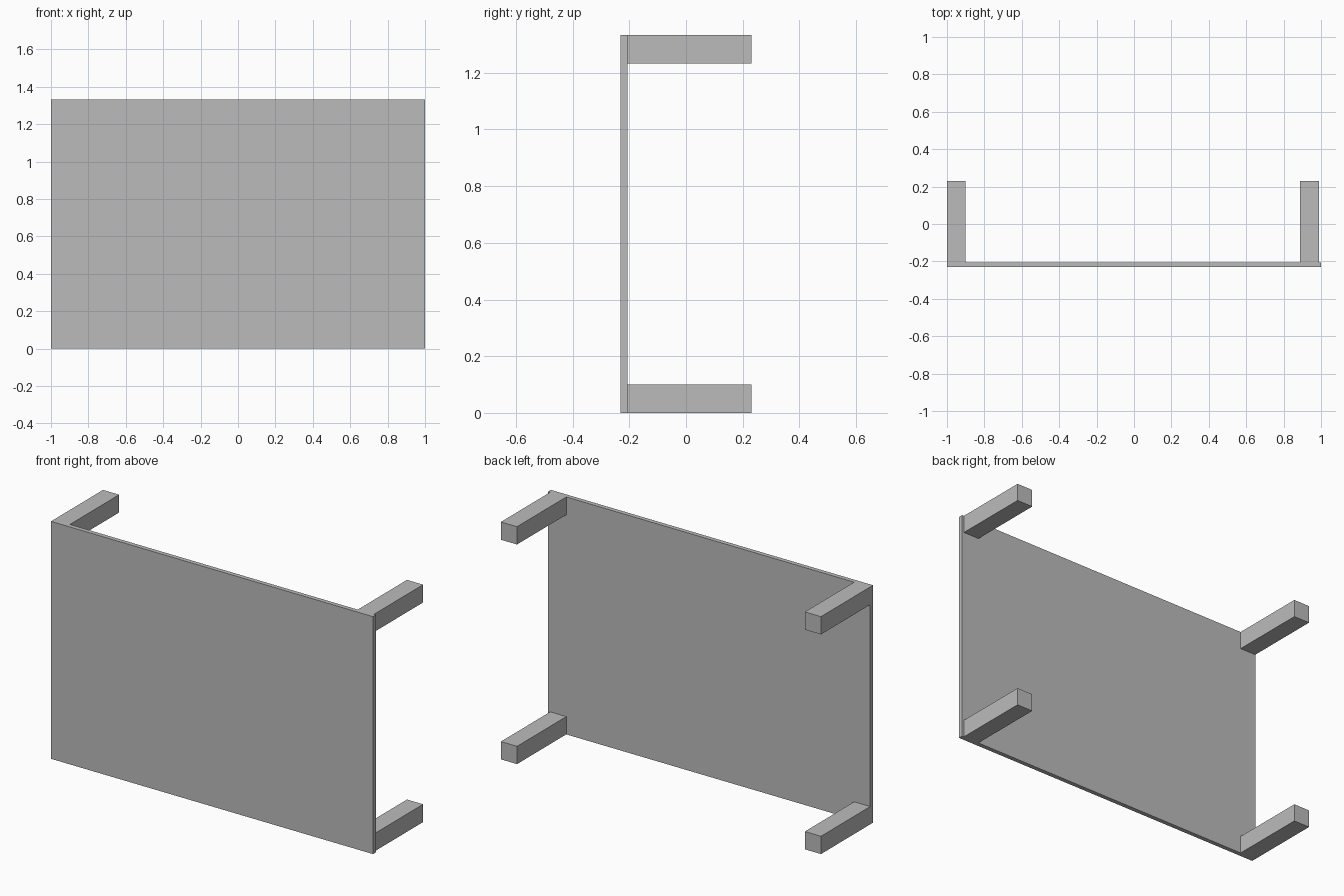
import bpy

# Remove the default cube
cube = bpy.data.objects.get("Cube")
if cube:
    bpy.data.objects.remove(cube, do_unlink=True)

GREY = (0.5, 0.5, 0.5, 1.0)
grey = bpy.data.materials.new("plain grey")
grey.use_nodes = True
grey.diffuse_color = GREY
grey.node_tree.nodes["Principled BSDF"].inputs["Base Color"].default_value = GREY


def box(name, low, high):
    """Axis-aligned box between two corners."""
    bpy.ops.mesh.primitive_cube_add(size=1)
    obj = bpy.context.object
    obj.name = name
    obj.location = [(a + b) / 2 for a, b in zip(low, high)]
    obj.scale = [b - a for a, b in zip(low, high)]
    bpy.ops.object.transform_apply(location=True, rotation=False, scale=True)
    obj.data.materials.append(grey)
    return obj


HEIGHT = 1.333
FRONT, PANEL_BACK, LEG_END = -0.231, -0.206, 0.231
LEG = 0.1

# Thin table top standing on its long edge
box("table_top", (-1, FRONT, 0), (1, PANEL_BACK, HEIGHT))

# Four square legs; the left pair sits slightly in from the edge
for side, x in (("right", -1.0), ("left", 0.888)):
    for level, z in (("lower", 0.0), ("upper", HEIGHT - LEG)):
        box(f"{level}_{side}_leg", (x, PANEL_BACK, z), (x + LEG, LEG_END, z + LEG))
